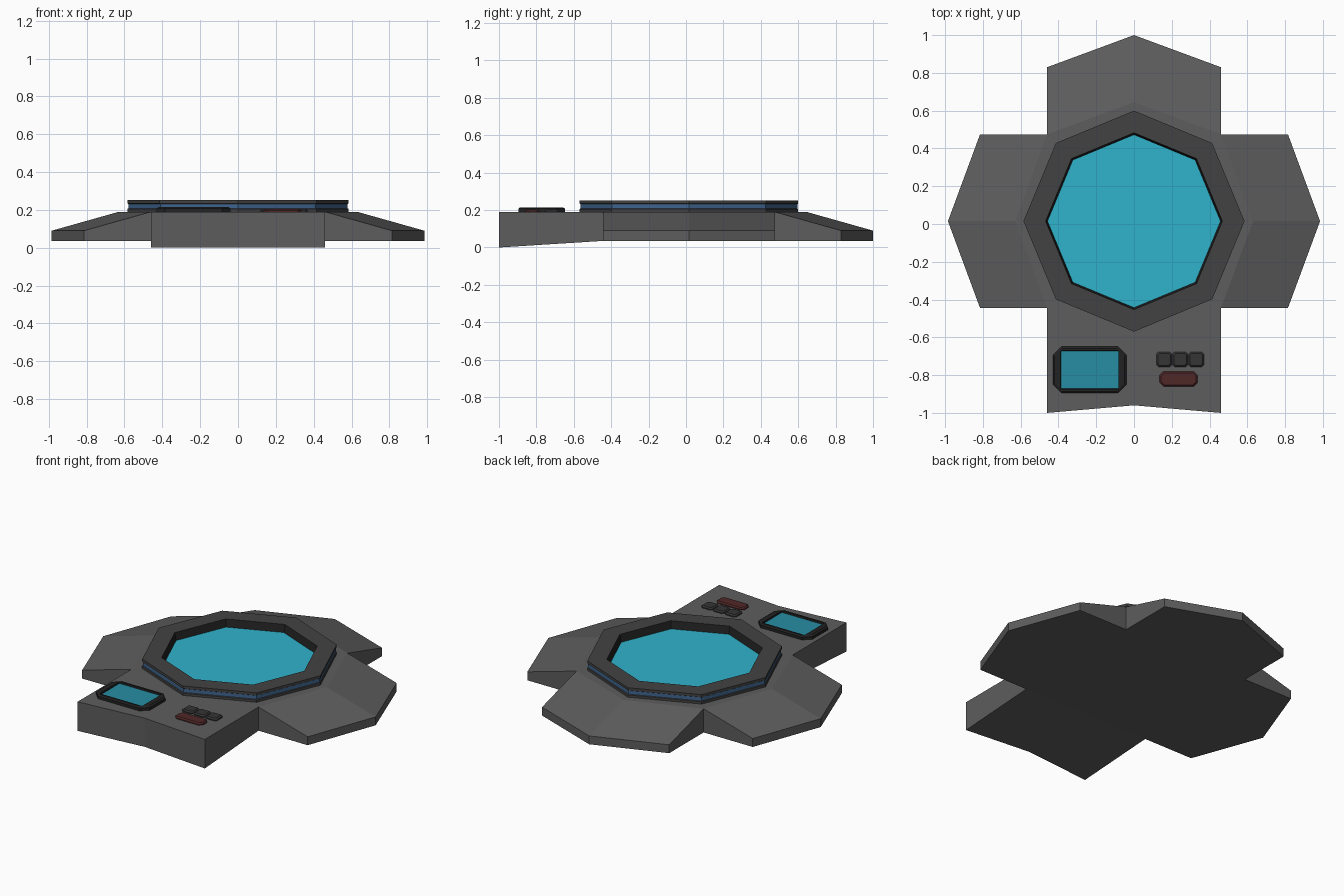
import bpy, bmesh, math
from mathutils import Matrix, Vector

if "Cube" in bpy.data.objects:
    bpy.data.objects.remove(bpy.data.objects["Cube"])

CY = 0.015            # y of the octagon centre
W, MID, OUT, TIP = 0.46, 0.63, 0.815, 0.985
TOP, RIM, BOT = 0.19, 0.09, 0.035


def material(name, rgb):
    m = bpy.data.materials.new(name)
    m.diffuse_color = (*rgb, 1)
    m.use_nodes = True
    m.node_tree.nodes["Principled BSDF"].inputs["Base Color"].default_value = m.diffuse_color
    return m


GREY = material("grey_metal", (0.11, 0.11, 0.11))
DARK = material("dark_metal", (0.055, 0.055, 0.055))
BLACK = material("black_trim", (0.016, 0.016, 0.016))
BLUE = material("blue_band", (0.05, 0.13, 0.27))
CYAN = material("cyan_screen", (0.03, 0.45, 0.6))
TEAL = material("teal_display", (0.02, 0.27, 0.37))
RED = material("dark_red", (0.08, 0.02, 0.02))
KEY = material("key_grey", (0.035, 0.035, 0.035))


def make(name, faces, mats, mat_ids=None):
    """Object from a list of faces, each a list of points."""
    bm = bmesh.new()
    for i, pts in enumerate(faces):
        f = bm.faces.new([bm.verts.new(p) for p in pts])
        f.material_index = mat_ids[i] if mat_ids else 0
    bmesh.ops.remove_doubles(bm, verts=bm.verts[:], dist=1e-5)
    bmesh.ops.recalc_face_normals(bm, faces=bm.faces[:])
    me = bpy.data.meshes.new(name)
    bm.to_mesh(me)
    bm.free()
    for m in mats:
        me.materials.append(m)
    ob = bpy.data.objects.new(name, me)
    bpy.context.collection.objects.link(ob)
    return ob


def loft(rings, closed=False):
    """Quads between successive point rings."""
    faces = []
    pairs = list(zip(rings, rings[1:] + rings[:1])) if closed else list(zip(rings, rings[1:]))
    for a, b in pairs:
        n = len(a)
        faces += [[a[i], a[(i + 1) % n], b[(i + 1) % n], b[i]] for i in range(n)]
    return faces


# base: three sloped arms around a plateau, plus a flat front console
faces = []
plateau = []
for k in range(3):
    rot = Matrix.Translation((0, CY, 0)) @ Matrix.Rotation(k * math.pi / 2, 4, 'Z')
    P = lambda *p: rot @ Vector(p)
    for s in (-1, 1):
        faces += [
            [P(W, s*W, TOP), P(MID, 0, TOP), P(TIP, 0, RIM), P(OUT, s*W, RIM)],
            [P(OUT, s*W, RIM), P(TIP, 0, RIM), P(TIP, 0, BOT), P(OUT, s*W, BOT)],
            [P(W, s*W, TOP), P(OUT, s*W, RIM), P(OUT, s*W, BOT), P(W, s*W, BOT)]]
    faces.append([P(W, -W, BOT), P(OUT, -W, BOT), P(TIP, 0, BOT), P(OUT, W, BOT), P(W, W, BOT)])
    plateau += [P(W, -W, TOP), P(MID, 0, TOP)]
plateau.append(P(W, W, TOP))
faces.append(plateau)
yb = CY - W
faces.append([(-W, yb, BOT), (W, yb, BOT), (W, CY + W, BOT), (-W, CY + W, BOT)])
zm = BOT * 0.04 / (1 + yb)
faces.append([(-W, yb, TOP), (-W, -1, TOP), (0, -0.96, TOP), (W, -1, TOP), (W, yb, TOP)])
faces.append([(-W, yb, BOT), (-W, -1, 0), (0, -0.96, zm), (W, -1, 0), (W, yb, BOT)])
for s in (-1, 1):
    faces.append([(s*W, yb, TOP), (s*W, -1, TOP), (s*W, -1, 0), (s*W, yb, BOT)])
    faces.append([(s*W, -1, TOP), (0, -0.96, TOP), (0, -0.96, zm), (s*W, -1, 0)])
make("base", faces, [GREY])


# octagonal ring with a blue band
def octagon(r, z):
    return [(r * math.cos(i * math.pi / 4), CY + r * math.sin(i * math.pi / 4), z) for i in range(8)]


profile = [(0.585, 0.19), (0.585, 0.205), (0.58, 0.208), (0.58, 0.232),
           (0.585, 0.235), (0.585, 0.252), (0.468, 0.252), (0.455, 0.19)]
ids = [0, 0, 1, 0, 0, 0, 2, 0]
make("octagon_ring", loft([octagon(r, z) for r, z in profile], True),
     [DARK, BLUE, BLACK], [i for i in ids for _ in range(8)])
make("main_screen", [octagon(0.459, 0.203)], [CYAN])


# console parts: chamfered rectangles
def rect(cx, cy, hx, hy, c, z):
    pts = []
    for sx, sy in ((1, 1), (-1, 1), (-1, -1), (1, -1)):
        pair = [(sx * hx, sy * (hy - c)), (sx * (hx - c), sy * hy)]
        pts += pair if sx * sy > 0 else pair[::-1]
    return [(cx + x, cy + y, z) for x, y in pts]


def pad(name, cx, cy, hx, hy, c, h, bevel, mat):
    rings = [rect(cx, cy, hx, hy, c, TOP - 0.005), rect(cx, cy, hx, hy, c, TOP + h - bevel),
             rect(cx, cy, hx - bevel, hy - bevel, c * 0.8, TOP + h)]
    return make(name, loft(rings) + [rings[-1]], [mat])


# display frame with recessed panel
cx, cy = -0.235, -0.772
make("display_frame", loft([
    rect(cx, cy, 0.195, 0.124, 0.045, TOP - 0.002), rect(cx, cy, 0.195, 0.124, 0.045, TOP + 0.018),
    rect(cx, cy, 0.185, 0.114, 0.04, TOP + 0.025), rect(cx, cy, 0.153, 0.101, 0.001, TOP + 0.025),
    rect(cx, cy, 0.151, 0.099, 0.001, TOP)], True), [BLACK])
make("display_panel", [rect(cx, cy, 0.152, 0.1, 0.001, TOP + 0.014)], [TEAL])

# keys
for i in range(3):
    pad(f"key_{i + 1}", 0.159 + i * 0.085, -0.717, 0.041, 0.04, 0.012, 0.014, 0.008, KEY)
pad("red_key", 0.236, -0.82, 0.1, 0.04, 0.02, 0.014, 0.008, RED)
